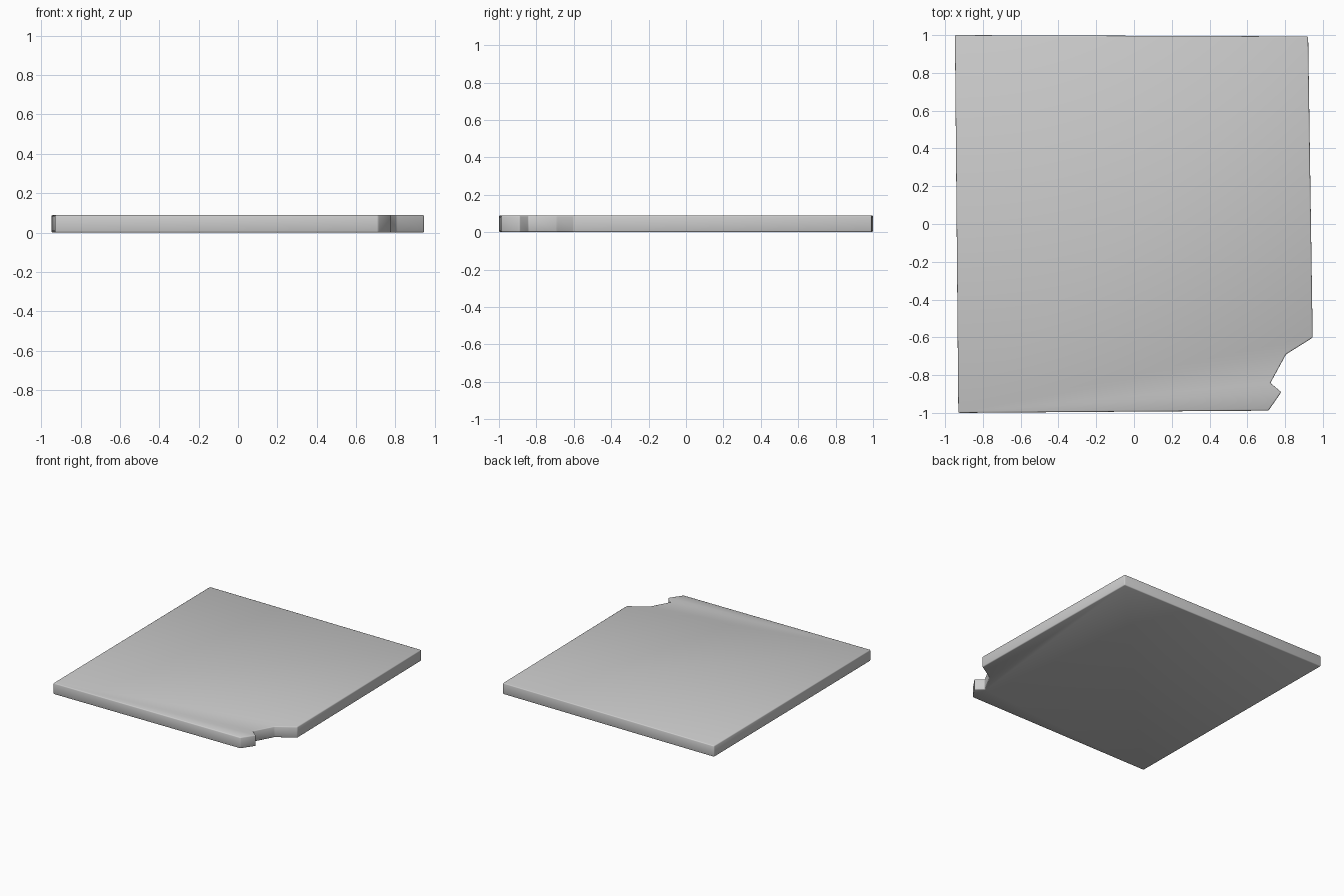
import bpy, bmesh

if "Cube" in bpy.data.objects:
    bpy.data.objects.remove(bpy.data.objects["Cube"])

# Outline of the slab, with one broken corner at front right
OUTLINE = [(-0.948, 1.0), (0.922, 0.993), (0.946, -0.602), (0.805, -0.69),
           (0.722, -0.842), (0.78, -0.89), (0.712, -0.988), (-0.93, -1.0)]
HEIGHT = 0.089

# Extrude the outline into a solid slab
bm = bmesh.new()
base = bm.faces.new([bm.verts.new((x, y, 0)) for x, y in OUTLINE])
top = bmesh.ops.extrude_face_region(bm, geom=[base], use_keep_orig=True)
verts = [g for g in top["geom"] if isinstance(g, bmesh.types.BMVert)]
bmesh.ops.translate(bm, verts=verts, vec=(0, 0, HEIGHT))
bmesh.ops.recalc_face_normals(bm, faces=bm.faces)
mesh = bpy.data.meshes.new("stone_slab")
bm.to_mesh(mesh)
bm.free()
slab = bpy.data.objects.new("stone_slab", mesh)
bpy.context.collection.objects.link(slab)

# Slightly worn edges
bevel = slab.modifiers.new("worn_edges", 'BEVEL')
bevel.width = 0.007
bevel.segments = 2
bevel.limit_method = 'ANGLE'
bevel.angle_limit = 0.5

bpy.context.view_layer.objects.active = slab
slab.select_set(True)
bpy.ops.object.modifier_apply(modifier="worn_edges")
bpy.ops.object.shade_smooth_by_angle(angle=0.9)
